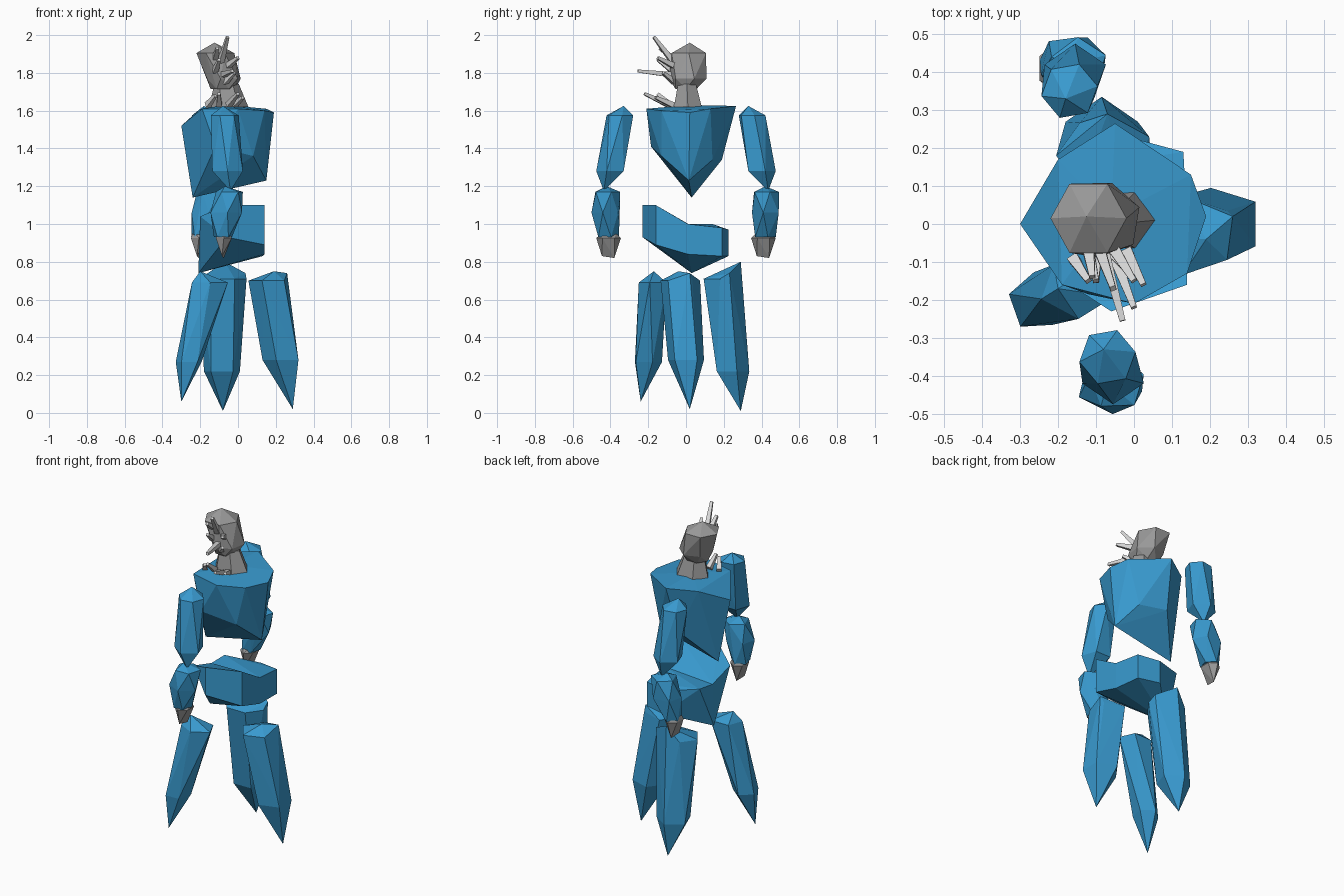
import bpy, bmesh, math
from mathutils import Vector


def material(name, rgb):
    m = bpy.data.materials.new(name)
    m.diffuse_color = (*rgb, 1)
    return m


BLUE = material("crystal blue", (0.04, 0.32, 0.62))
GREY = material("stone grey", (0.32, 0.32, 0.32))
PALE = material("pale grey", (0.68, 0.68, 0.68))


def hull(name, groups, mat):
    """Flat-faced object made from one or more convex point groups."""
    me = bpy.data.meshes.new(name)
    bm = bmesh.new()
    for pts in groups:
        vs = [bm.verts.new(p) for p in pts]
        r = bmesh.ops.convex_hull(bm, input=vs)
        junk = {v for v in r["geom_interior"] + r["geom_unused"]
                if isinstance(v, bmesh.types.BMVert)}
        bmesh.ops.delete(bm, geom=list(junk), context='VERTS')
    bmesh.ops.dissolve_limit(bm, angle_limit=0.03, verts=bm.verts[:], edges=bm.edges[:])
    bmesh.ops.recalc_face_normals(bm, faces=bm.faces[:])
    bm.to_mesh(me)
    bm.free()
    me.materials.append(mat)
    ob = bpy.data.objects.new(name, me)
    bpy.context.collection.objects.link(ob)
    return ob


def ring(x, y, z, rx, ry, n=6, turn=0):
    return [(x + rx * math.cos(math.radians(turn) + 2 * math.pi * i / n),
             y + ry * math.sin(math.radians(turn) + 2 * math.pi * i / n), z)
            for i in range(n)]


# Torso: flat shoulders narrowing to a keel
hull("torso", [[
    (-0.30, 0, 1.52), (-0.19, -0.16, 1.61), (0, -0.21, 1.61), (0.14, -0.13, 1.60),
    (0.19, 0.02, 1.59), (0.15, 0.13, 1.61), (-0.05, 0.265, 1.625), (-0.2, 0.17, 1.61),
    (-0.06, 0.02, 1.63),
    (-0.12, -0.185, 1.41), (0.08, -0.13, 1.36), (-0.08, 0.19, 1.34), (0.08, 0.14, 1.34),
    (0.15, 0.015, 1.23), (-0.24, 0.03, 1.14)]], BLUE)

# Waist: crescent from two wedges meeting in the middle
seam = [(0.14, 0.01, 1.0), (-0.2, 0.03, 0.99), (0.14, 0.01, 0.84), (-0.21, 0.03, 0.74)]
hull("waist", [
    seam + [(0.14, -0.16, 1.10), (-0.06, -0.23, 1.10), (-0.2, -0.14, 1.04),
            (0.14, -0.16, 0.89), (-0.06, -0.23, 0.93)],
    seam + [(0.13, 0.19, 0.98), (0, 0.225, 0.97), (-0.19, 0.14, 1.0),
            (0.13, 0.19, 0.83), (0, 0.225, 0.83)]], BLUE)

# Three splayed legs ending in points
hull("leg_front_left", [
    ring(-0.15, -0.17, 0.69, 0.10, 0.08, 5, 200) + [(-0.2, -0.17, 0.75)]
    + ring(-0.26, -0.205, 0.27, 0.072, 0.078, 5, 165) + [(-0.30, -0.24, 0.06)]], BLUE)
hull("leg_right", [
    ring(0.16, -0.03, 0.70, 0.105, 0.11, 5, 180) + [(0.19, -0.04, 0.75), (0.26, 0.02, 0.74)]
    + ring(0.235, 0, 0.28, 0.105, 0.10, 5, 36) + [(0.29, 0.02, 0.02)]], BLUE)
hull("leg_back", [
    ring(-0.08, 0.18, 0.71, 0.125, 0.10, 6, 0) + [(-0.07, 0.29, 0.80), (0.04, 0.23, 0.74)]
    + ring(-0.085, 0.24, 0.22, 0.10, 0.095, 5, 90) + [(-0.08, 0.29, 0.01)]], BLUE)

# Arms: upper arm, forearm and pointed hand on each side
for side, name, x, s in ((-1, "near", -0.07, 0), (1, "far", -0.17, -0.04)):
    a = 0.35 * side
    hull("upper_arm_" + name, [
        [(x - 0.01, a - 0.02 * side, 1.625)]
        + ring(x, a, 1.575, 0.075, 0.075, 6, 10)
        + ring(x + 0.015, 0.395 * side, 1.28, 0.085, 0.08, 5, 90 * side)
        + [(x + 0.03, 0.435 * side, 1.175)]], BLUE)
    f = 0.42 * side
    hull("forearm_" + name, [
        ring(x + 0.025, f, 1.17, 0.075, 0.072, 5, 20) + [(x, f, 1.2)]
        + ring(x + 0.005, 0.425 * side, 1.06, 0.088, 0.076, 5, 60)
        + ring(x - 0.01 + s * 0.5, 0.415 * side, 0.93, 0.05, 0.06, 5, 90)], BLUE)
    h = x + s * 0.8 - 0.005
    hull("hand_" + name, [
        ring(h, 0.41 * side, 0.925, 0.048, 0.065, 6, 30) + ring(h, 0.41 * side, 0.95, 0.035, 0.045)
        + [(h - 0.01, 0.41 * side - 0.035, 0.83), (h, 0.41 * side + 0.03, 0.82)]], GREY)

# Neck and tilted head
hull("neck", [ring(-0.06, 0.005, 1.74, 0.065, 0.055, 6)
              + ring(-0.05, 0.01, 1.62, 0.105, 0.085, 6)], GREY)
hull("head", [[(-0.125, 0.02, 1.96)] + ring(-0.12, 0.015, 1.905, 0.10, 0.105, 6, 0)
              + ring(-0.075, 0.01, 1.77, 0.095, 0.10, 6, 20)
              + ring(-0.08, 0.0, 1.715, 0.065, 0.065, 6, 0)], GREY)

# Splinters on the face and at the throat: base, tip
splinters = [
    ((-0.09, -0.07, 1.86), (-0.055, -0.17, 1.99)),
    ((-0.08, -0.07, 1.79), (-0.03, -0.255, 1.81)),
    ((-0.12, -0.07, 1.88), (-0.11, -0.14, 1.93)),
    ((-0.05, -0.07, 1.84), (0.0, -0.15, 1.88)),
    ((-0.12, -0.07, 1.81), (-0.10, -0.15, 1.87)),
    ((-0.07, -0.06, 1.75), (-0.02, -0.12, 1.80)),
    ((-0.16, -0.09, 1.63), (-0.12, -0.15, 1.68)),
    ((-0.10, -0.08, 1.63), (-0.10, -0.15, 1.69)),
    ((-0.05, -0.09, 1.63), (0.0, -0.22, 1.69)),
    ((-0.02, -0.07, 1.63), (0.025, -0.16, 1.67)),
]
for i, (b, t) in enumerate(splinters):
    b, t = Vector(b), Vector(t)
    q = (t - b).to_track_quat('Z', 'Y')
    pts = [b + q @ Vector(p) for p in ring(0, 0, 0, 0.021, 0.021, 4, 45)]
    pts += [t + q @ Vector(p) for p in ring(0, 0, 0, 0.011, 0.011, 4, 45)]
    hull("splinter_%d" % (i + 1), [pts], PALE)
